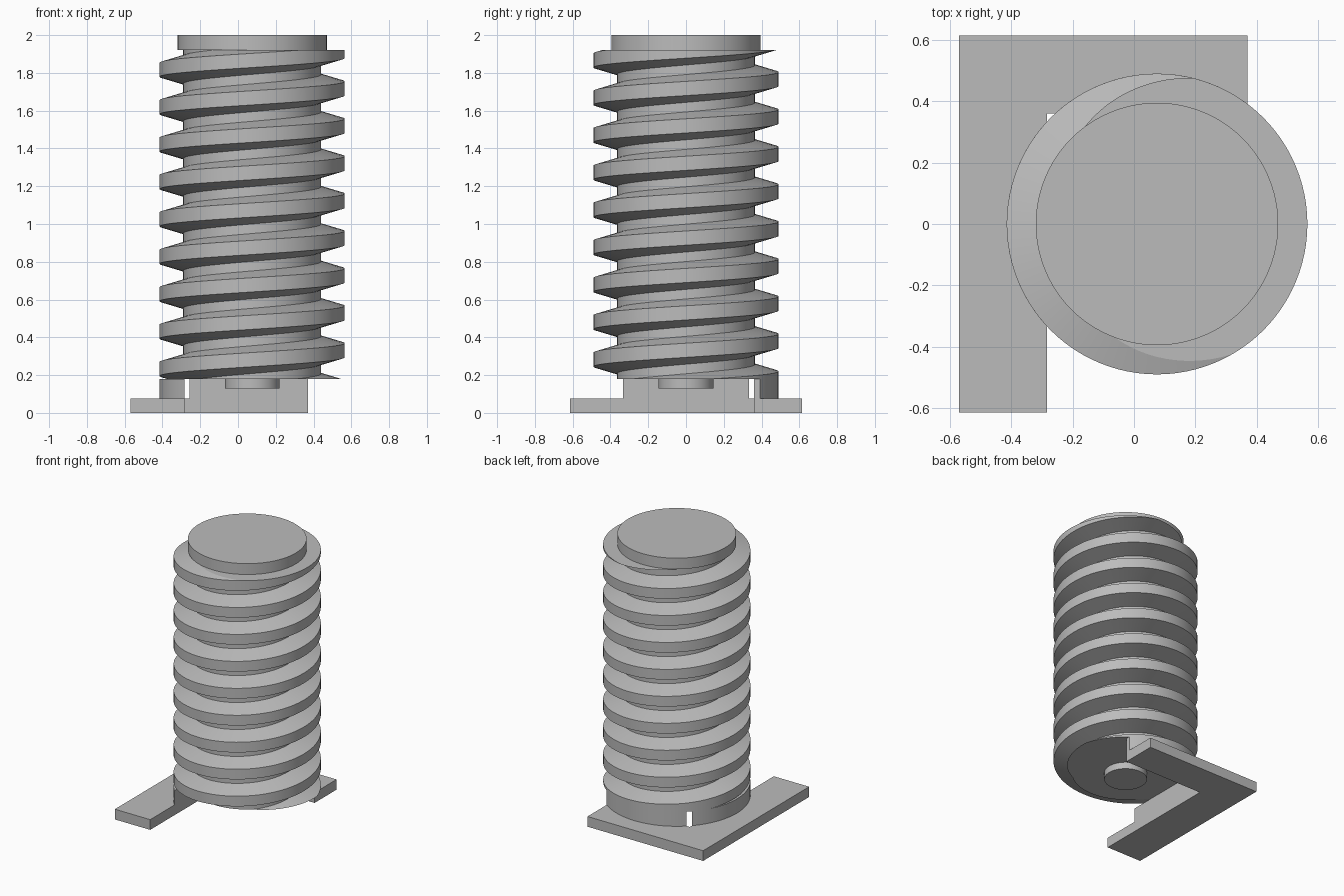
import bpy, bmesh, math
from mathutils import Vector

cube = bpy.data.objects.get("Cube")
if cube:
    bpy.data.objects.remove(cube)

grey = bpy.data.materials.new("plain grey")
grey.use_nodes = True
grey.diffuse_color = (0.5, 0.5, 0.5, 1)
grey.node_tree.nodes["Principled BSDF"].inputs["Base Color"].default_value = (0.5, 0.5, 0.5, 1)

CX = 0.075                    # screw axis
R_CORE, R_OUT = 0.365, 0.49
Z_LOW, Z_HIGH = 0.18, 1.92    # threaded length
PITCH, CREST, SLOPE = 0.198, 0.075, 0.29
STEPS = 96


def finish(name, bm):
    bmesh.ops.recalc_face_normals(bm, faces=bm.faces[:])
    mesh = bpy.data.meshes.new(name)
    bm.to_mesh(mesh)
    bm.free()
    mesh.materials.append(grey)
    obj = bpy.data.objects.new(name, mesh)
    bpy.context.collection.objects.link(obj)
    bpy.ops.object.select_all(action='DESELECT')
    obj.select_set(True)
    bpy.context.view_layer.objects.active = obj
    bpy.ops.object.shade_smooth_by_angle(angle=math.radians(12))
    return obj


def prism(name, points, z0, z1):
    bm = bmesh.new()
    face = bm.faces.new([bm.verts.new((x, y, z0)) for x, y in points])
    ext = bmesh.ops.extrude_face_region(bm, geom=[face], use_keep_orig=True)
    tops = [v for v in ext["geom"] if isinstance(v, bmesh.types.BMVert)]
    bmesh.ops.translate(bm, verts=tops, vec=(0, 0, z1 - z0))
    return finish(name, bm)


def arc(radius, a0, a1, n):
    angles = [a0 + (a1 - a0) * i / n for i in range(n + 1)]
    return [(CX + radius * math.cos(a), radius * math.sin(a)) for a in angles]


def cylinder(name, radius, z0, z1):
    return prism(name, arc(radius, 0, math.tau, STEPS)[:-1], z0, z1)


# Core, cap and bottom peg
cylinder("screw_core", R_CORE, Z_LOW, Z_HIGH)
cylinder("screw_cap", 0.395, Z_HIGH, 2.0)
cylinder("bottom_peg", 0.145, 0.13, Z_LOW)

# Helical thread: sweep a trapezoid, then trim flat at both ends
bm = bmesh.new()
r_in = R_CORE - 0.015
rise = SLOPE * (R_OUT - r_in)
profile = [(r_in, rise), (R_OUT, 0), (R_OUT, -CREST), (r_in, -CREST - rise)]
z_start = 1.755 - 9 * PITCH
rings = []
for i in range(11 * STEPS + 1):
    a = math.tau * i / STEPS
    z = z_start + PITCH * i / STEPS
    rings.append([bm.verts.new((CX + r * math.cos(a), r * math.sin(a), z + dz))
                  for r, dz in profile])
for lower, upper in zip(rings, rings[1:]):
    for k in range(4):
        j = (k + 1) % 4
        bm.faces.new((lower[k], lower[j], upper[j], upper[k]))
for z, direction in ((Z_LOW, -1), (Z_HIGH, 1)):
    cut = bmesh.ops.bisect_plane(
        bm, geom=bm.verts[:] + bm.edges[:] + bm.faces[:], dist=1e-6,
        plane_co=Vector((0, 0, z)), plane_no=Vector((0, 0, direction)), clear_outer=True)
    rim = [e for e in cut["geom_cut"] if isinstance(e, bmesh.types.BMEdge)]
    bmesh.ops.triangle_fill(bm, edges=rim, use_beauty=True, normal=(0, 0, direction))
finish("screw_thread", bm)

# L-shaped base plate
X0, X1, X_IN = -0.57, 0.37, -0.283
Y1, Y_IN, Z_PLATE = 0.615, 0.36, 0.075
prism("base_plate", [(X0, -Y1), (X_IN, -Y1), (X_IN, Y_IN), (X1, Y_IN), (X1, Y1), (X0, Y1)],
      0, Z_PLATE)

# Curved supports between the plate and the screw
half = math.acos((CX - X_IN) / R_OUT)
prism("left_leg_support", arc(R_OUT, math.pi - half, math.pi + half, 24), Z_PLATE, Z_LOW)
a_right = math.acos((X1 - CX) / R_OUT)
a_left = math.pi - math.asin(Y_IN / R_OUT)
prism("back_leg_support", arc(R_OUT, a_right, a_left, 24) + [(X1, Y_IN)], Z_PLATE, Z_LOW)
